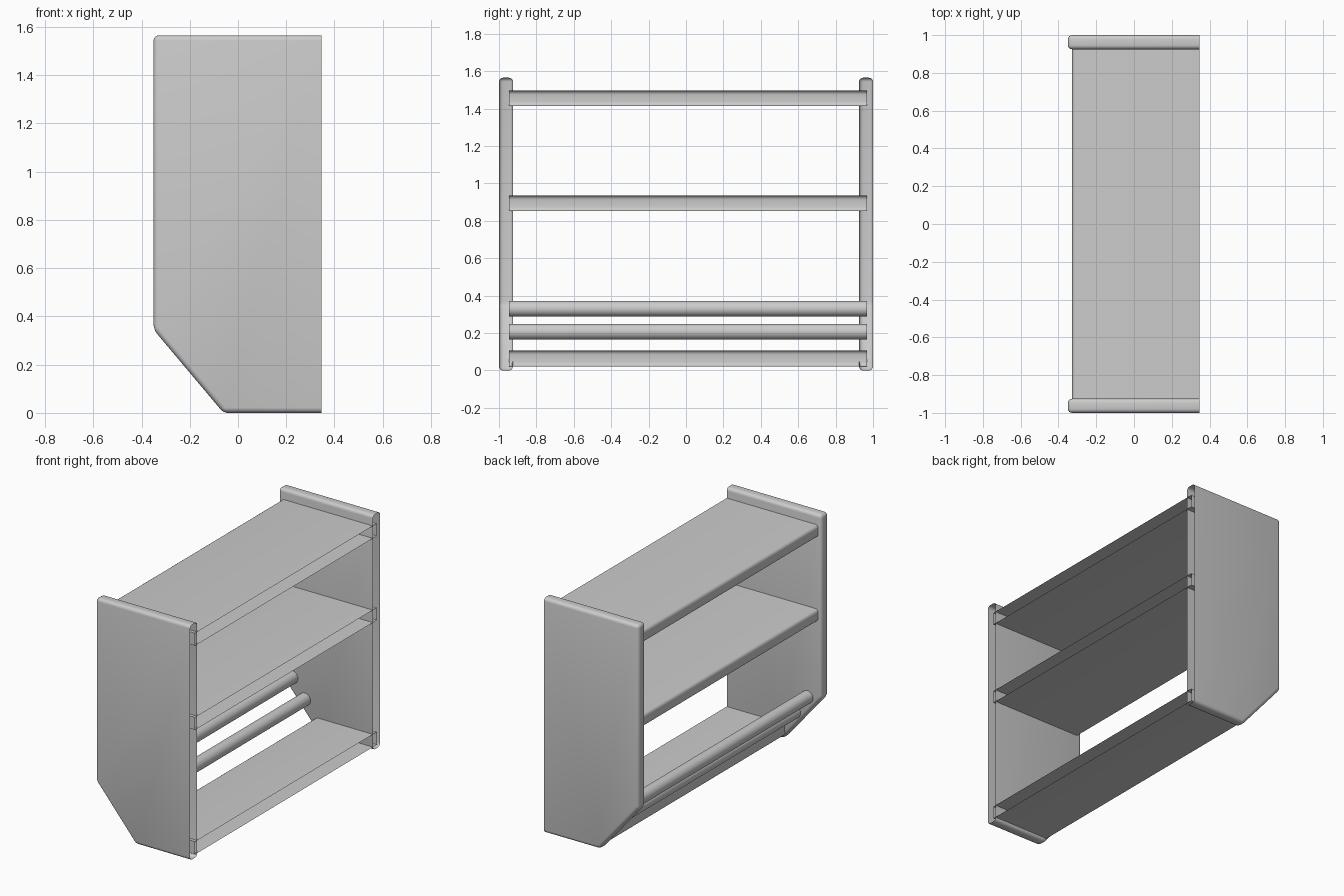
import bpy, bmesh, math

cube = bpy.data.objects.get("Cube")
if cube:
    bpy.data.objects.remove(cube, do_unlink=True)

BACK = 0.347      # open rear plane of panels and shelves
ROUND = 0.022     # edge rounding

grey = bpy.data.materials.new("light_grey")
grey.use_nodes = True
grey.diffuse_color = (0.6, 0.6, 0.6, 1)
grey.node_tree.nodes["Principled BSDF"].inputs["Base Color"].default_value = (0.6, 0.6, 0.6, 1)


def finish(name, bm):
    mesh = bpy.data.meshes.new(name)
    bm.to_mesh(mesh)
    bm.free()
    obj = bpy.data.objects.new(name, mesh)
    bpy.context.collection.objects.link(obj)
    mesh.materials.append(grey)
    bpy.ops.object.select_all(action='DESELECT')
    obj.select_set(True)
    bpy.context.view_layer.objects.active = obj
    bpy.ops.object.shade_smooth_by_angle(angle=math.radians(35))
    return obj


def extrude_profile(profile, y0, y1):
    """Extrude an xz outline along y."""
    bm = bmesh.new()
    face = bm.faces.new([bm.verts.new((x, y0, z)) for x, z in profile])
    moved = bmesh.ops.extrude_face_region(bm, geom=[face])["geom"]
    verts = [g for g in moved if isinstance(g, bmesh.types.BMVert)]
    bmesh.ops.translate(bm, vec=(0, y1 - y0, 0), verts=verts)
    bmesh.ops.recalc_face_normals(bm, faces=bm.faces)
    return bm


def round_edges(bm, keep):
    """Round the chosen edges, then leave the rear end open."""
    edges = [e for e in bm.edges if keep(e)]
    bmesh.ops.bevel(bm, geom=edges, offset=ROUND, segments=4, profile=0.5, affect='EDGES')
    rear = [f for f in bm.faces if all(abs(v.co.x - BACK) < 1e-4 for v in f.verts)]
    bmesh.ops.delete(bm, geom=rear, context='FACES_ONLY')


def on_back(edge):
    return all(abs(v.co.x - BACK) < 1e-4 for v in edge.verts)


# Side panels with a sloped lower front corner
outline = [(BACK, 0), (-0.06, 0), (-0.35, 0.345), (-0.35, 1.565), (BACK, 1.565)]
for name, y0, y1 in (("right_side_panel", -1, -0.925), ("left_side_panel", 0.925, 1)):
    bm = extrude_profile(outline, y0, y1)
    round_edges(bm, lambda e: not on_back(e))
    finish(name, bm)

# Shelves with a rounded front edge, let into the panels
Y0, Y1 = -0.947, 0.967
for name, front, low, high in (("bottom_shelf", -0.08, 0.022, 0.107),
                               ("middle_shelf", -0.327, 0.852, 0.935),
                               ("top_shelf", -0.327, 1.413, 1.496)):
    bm = extrude_profile([(BACK, low), (front, low), (front, high), (BACK, high)], Y0, Y1)
    round_edges(bm, lambda e: all(abs(v.co.x - front) < 1e-4 for v in e.verts)
                and abs(e.verts[0].co.y - e.verts[1].co.y) > 1)
    finish(name, bm)

# Round rails along the sloped front
RADIUS = 0.042
for name, cx, cz in (("lower_rail", -0.155, 0.207), ("upper_rail", -0.247, 0.33)):
    circle = [(cx + RADIUS * math.cos(math.tau * i / 32),
               cz + RADIUS * math.sin(math.tau * i / 32)) for i in range(32)]
    finish(name, extrude_profile(circle, Y0, Y1))
